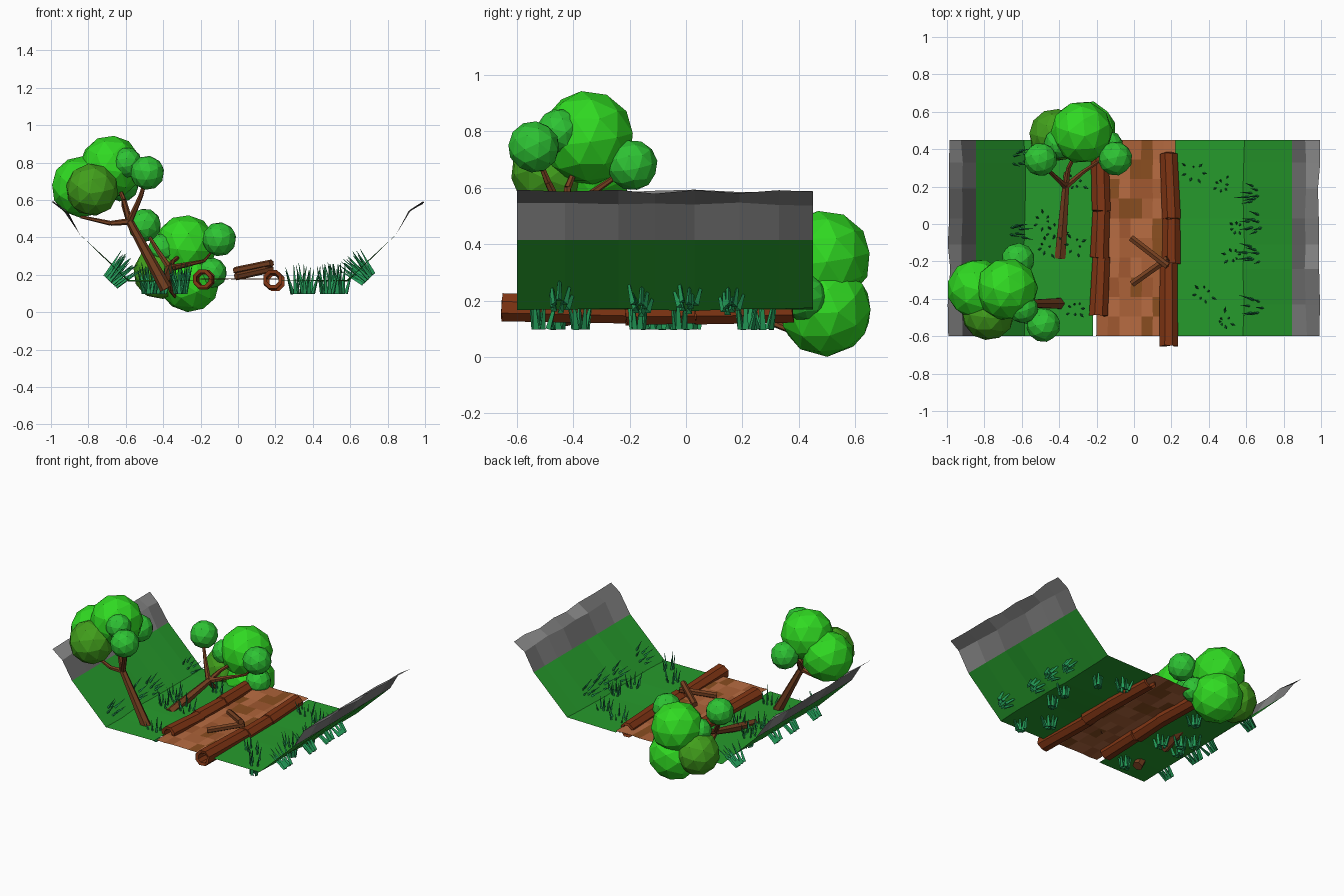
import bpy, bmesh, math, random
from mathutils import Vector, Matrix

if "Cube" in bpy.data.objects:
    bpy.data.objects.remove(bpy.data.objects["Cube"])

random.seed(4)


def mat(name, r, g, b):
    m = bpy.data.materials.new(name)
    m.diffuse_color = [((c / 255 + 0.055) / 1.055) ** 2.4 for c in (r, g, b)] + [1]
    m.use_nodes = True
    m.node_tree.nodes["Principled BSDF"].inputs["Base Color"].default_value = m.diffuse_color
    return m


LEAF = mat("leaf_bright", 48, 218, 34)
LEAF_DARK = mat("leaf_dark", 66, 160, 28)
LEAF_MID = mat("leaf_mid", 46, 196, 52)
BARK = mat("bark", 118, 64, 32)
LOG = mat("log_wood", 130, 54, 20)
GRASS = mat("grass_blade", 35, 155, 88)
TURF = mat("turf", 38, 155, 44)
ROCK = [mat("rock_%d" % g, g, g, g) for g in (112, 124, 140)]
DIRT = [mat("dirt_%d" % i, *c) for i, c in enumerate(
    [(172, 98, 56), (160, 88, 48), (184, 108, 66), (138, 78, 32)])]


def finish(bm, name, mats):
    bmesh.ops.recalc_face_normals(bm, faces=bm.faces)
    me = bpy.data.meshes.new(name)
    bm.to_mesh(me)
    bm.free()
    for m in mats:
        me.materials.append(m)
    ob = bpy.data.objects.new(name, me)
    bpy.context.collection.objects.link(ob)
    return ob


def limb(bm, p0, p1, r0, r1, n=6):
    """Tapered n-sided rod from p0 to p1."""
    p0, p1 = Vector(p0), Vector(p1)
    d = p1 - p0
    m = Matrix.Translation((p0 + p1) / 2) @ d.to_track_quat('Z', 'Y').to_matrix().to_4x4()
    bmesh.ops.create_cone(bm, cap_ends=True, segments=n, radius1=r0, radius2=r1,
                          depth=d.length, matrix=m)


def sheet(name, profile, ys, mats, jitter, lock=()):
    """Strip of quads: an x/z profile repeated along y, with seeded unevenness."""
    bm = bmesh.new()
    rows = []
    for y in ys:
        row = []
        for i, (x, z) in enumerate(profile):
            k = 0 if i in lock else jitter
            row.append(bm.verts.new((x + random.uniform(-k, k), y,
                                     z + random.uniform(-k, k))))
        rows.append(row)
    for a, b in zip(rows, rows[1:]):
        for i in range(len(profile) - 1):
            f = bm.faces.new((a[i], a[i + 1], b[i + 1], b[i]))
            f.material_index = random.randrange(len(mats))
    for f in bm.faces:
        f.normal_update()
        if f.normal.z < 0:
            f.normal_flip()
    me = bpy.data.meshes.new(name)
    bm.to_mesh(me)
    bm.free()
    for m in mats:
        me.materials.append(m)
    bpy.context.collection.objects.link(bpy.data.objects.new(name, me))


# Valley floor, banks and rock rims on both sides
ys = [-0.60, -0.43, -0.24, -0.11, 0.03, 0.19, 0.33, 0.45]
for side, s in (("left", -1), ("right", 1)):
    sheet(side + "_bank", [(s * x, z) for x, z in
          ((0.22, 0.168), (0.585, 0.168), (0.845, 0.415))], ys, [TURF], 0.006, (0, 2))
    sheet(side + "_rock_rim", [(s * x, z) for x, z in
          ((0.845, 0.415), (0.92, 0.54), (0.99, 0.587))], ys, ROCK, 0.008, (0,))

# Tiled dirt path
sheet("dirt_path", [(-0.20 + 0.06 * i, 0.178) for i in range(8)],
      [-0.60 + 0.105 * i for i in range(11)], DIRT, 0.003)


# Hollow border logs
def hollow_log(name, p0, p1, r_out=0.054, r_in=0.034, n=8):
    p0, p1 = Vector(p0), Vector(p1)
    q = (p1 - p0).to_track_quat('Y', 'Z')
    bm = bmesh.new()
    rings = []
    for p, r in ((p0, r_out), (p1, r_out * 0.93), (p1, r_in), (p0, r_in)):
        rings.append([bm.verts.new(p + q @ Vector(
            (r * math.cos(math.tau * (i + .5) / n), random.uniform(-.006, .006),
             r * math.sin(math.tau * (i + .5) / n)))) for i in range(n)])
    for k in range(4):
        a, b = rings[k], rings[(k + 1) % 4]
        for i in range(n):
            j = (i + 1) % n
            bm.faces.new((a[i], a[j], b[j], b[i]))
    finish(bm, name, [LOG])


for i, (x0, y0, z0, x1, y1, z1) in enumerate([
        (-0.19, -0.49, .178, -0.175, -0.18, .172), (-0.185, -0.18, .17, -0.175, 0.07, .172),
        (-0.175, 0.07, .175, -0.185, 0.42, .172), (0.185, -0.65, .176, 0.185, -0.21, .165),
        (0.20, -0.21, .162, 0.20, 0.03, .165), (0.20, 0.03, .165, 0.185, 0.38, .168)]):
    hollow_log("border_log_%d" % i, (x0, y0, z0), (x1, y1, z1))

# Crossed sticks on the path
for i, (a, b) in enumerate([((-0.015, -0.075, .222), (0.18, -0.225, .262)),
                            ((-0.01, -0.32, .19), (0.18, -0.185, .232))]):
    bm = bmesh.new()
    limb(bm, a, b, 0.02, 0.02)
    finish(bm, "stick_%d" % i, [BARK])


# Grass tufts: spikes fanned about the ground normal
def tuft(bm, x, y):
    s = 1 if x > 0 else -1
    if abs(x) > 0.585:
        base = Vector((x, y, 0.168 + (abs(x) - 0.585) * 0.95))
        up = Vector((-s * 0.69, 0, 0.72))
    else:
        base, up = Vector((x, y, 0.168)), Vector((0, 0, 1))
    q = up.to_track_quat('Z', 'Y')
    turn = random.random() * 6
    for i in range(7):
        a = turn + i * math.tau / 7
        r = random.uniform(0.3, 1)
        side = Vector((math.cos(a) * r, math.sin(a) * r, 0))
        low = q @ (side * 0.035 + Vector((0, 0, -0.07)))
        tip = q @ (side * 0.08 + Vector((0, 0, random.uniform(0.05, 0.10))))
        limb(bm, base + low, base + tip, 0.013, 0.001, 3)


spots = {"left": [(-.48, .015), (-.47, -.12), (-.31, -.11), (-.31, .22), (-.31, -.455),
                  (-.42, -.04), (-.62, .36), (-.63, -.03), (-.64, -.2), (-.63, -.46)],
         "right": [(.32, .28), (.47, .21), (.37, -.375), (.48, -.52), (.64, .155),
                   (.55, -.02), (.65, .005), (.53, -.17), (.64, -.165), (.65, -.455)]}
for side, pts in spots.items():
    bm = bmesh.new()
    for p in pts:
        tuft(bm, *p)
    finish(bm, side + "_grass_tufts", [GRASS])


# Trees: branching trunk plus faceted leaf balls
def tree(name, trunk, branches, balls):
    bm = bmesh.new()
    limb(bm, trunk[0], trunk[1], 0.034, 0.021)
    for path in branches:
        pts = [trunk[1]] + path
        for i, (a, b) in enumerate(zip(pts, pts[1:])):
            limb(bm, a, b, 0.018 - 0.005 * i, 0.013 - 0.005 * i)
    finish(bm, name + "_trunk", [BARK])
    for i, (x, y, z, r, m) in enumerate(balls):
        bm = bmesh.new()
        bmesh.ops.create_icosphere(bm, subdivisions=2, radius=r,
                                   matrix=Matrix.Translation((x, y, z)) @
                                   Matrix.Rotation(i * 1.3 + .4, 4, (0.4, 0.2, 1)))
        finish(bm, "%s_leaf_ball_%d" % (name, i), [m])


tree("standing_tree", ((-.385, -.425, .125), (-.58, -.425, .485)),
     [[(-.68, -.41, .475), (-.84, -.37, .51)], [(-.52, -.49, .62), (-.49, -.53, .72)],
      [(-.61, -.35, .57), (-.62, -.22, .66)], [(-.61, -.42, .6), (-.66, -.37, .72)]],
     [(-.68, -.35, .777, .168, LEAF), (-.835, -.35, .67, .165, LEAF),
      (-.78, -.48, .655, .142, LEAF_DARK), (-.485, -.54, .745, .092, LEAF_MID),
      (-.595, -.45, .80, .082, LEAF_MID), (-.62, -.19, .68, .09, LEAF_MID)])

tree("fallen_tree", ((-.395, -.18, .15), (-.365, .20, .235)),
     [[(-.27, .28, .255), (-.18, .34, .275), (-.12, .35, .35)],
      [(-.43, .26, .33), (-.49, .32, .43)],
      [(-.36, .31, .12), (-.32, .45, .06)], [(-.35, .3, .27), (-.29, .42, .32)]],
     [(-.28, .49, .352, .168, LEAF), (-.26, .495, .166, .166, LEAF),
      (-.42, .475, .21, .142, LEAF_DARK), (-.10, .35, .39, .092, LEAF_MID),
      (-.50, .345, .465, .09, LEAF_MID), (-.14, .42, .21, .082, LEAF_MID),
      (-.40, .43, .34, .082, LEAF_MID)])
